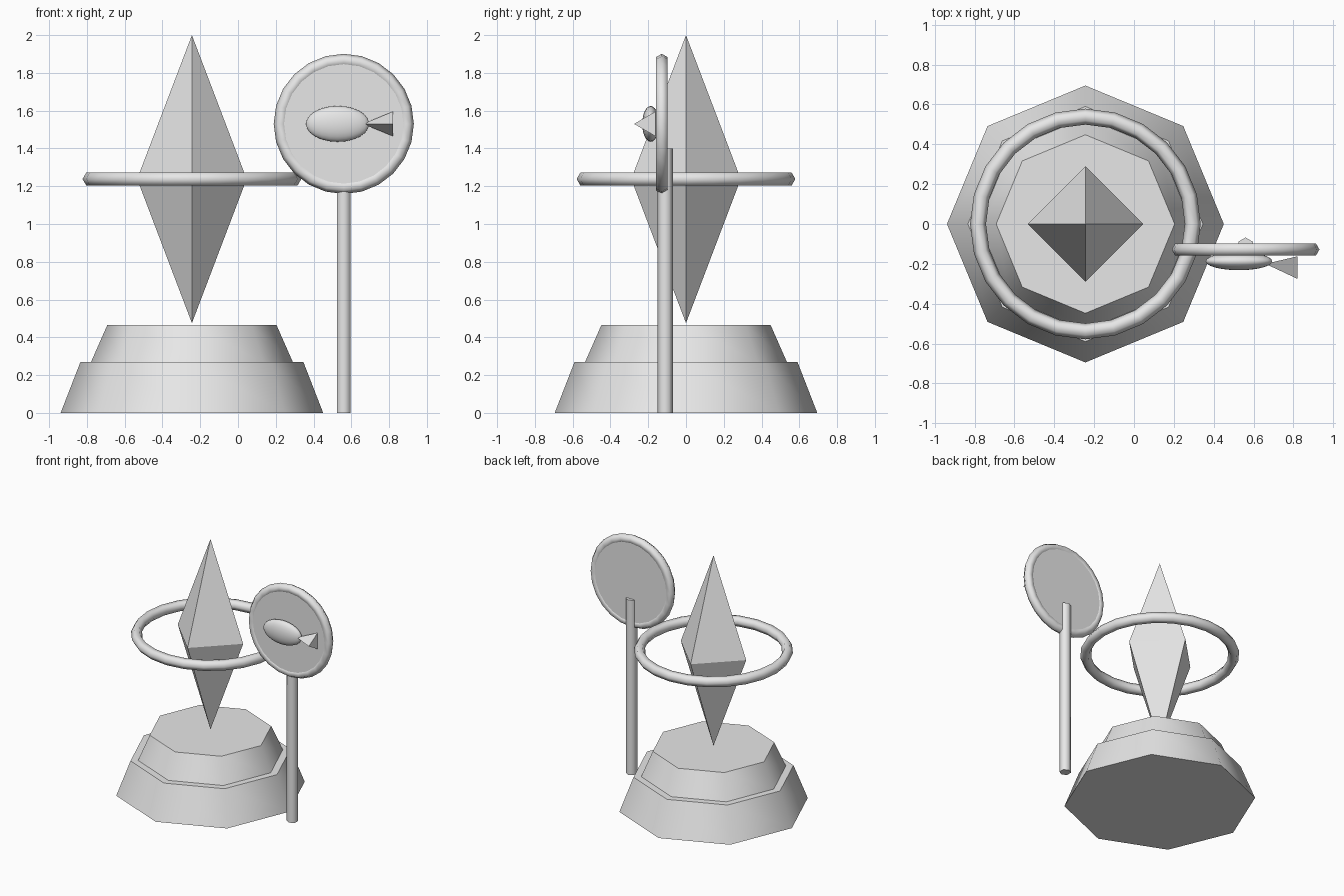
import bpy, math
from math import pi, radians

if "Cube" in bpy.data.objects:
    bpy.data.objects.remove(bpy.data.objects["Cube"])

grey = bpy.data.materials.new("stone grey")
grey.diffuse_color = (0.8, 0.8, 0.8, 1)
grey.use_nodes = True
grey.node_tree.nodes["Principled BSDF"].inputs["Base Color"].default_value = grey.diffuse_color
CX = -0.244          # axis of pedestal, crystal and ring
SX, SY, SZ = 0.56, -0.128, 1.53   # centre of the sign


def finish(name, smooth=True, angle=50):
    ob = bpy.context.object
    ob.name = name
    ob.data.materials.append(grey)
    if smooth:
        bpy.ops.object.transform_apply(location=False, rotation=True, scale=True)
        bpy.ops.object.shade_smooth_by_angle(angle=radians(angle))
    return ob


def frustum(name, sides, r1, r2, z1, z2, x, y, turn=0, smooth=True):
    bpy.ops.mesh.primitive_cone_add(vertices=sides, radius1=r1, radius2=r2, depth=z2 - z1,
                                    location=(x, y, (z1 + z2) / 2), rotation=(0, 0, turn))
    return finish(name, smooth, 65)


def hoop(name, major, minor, loc, rot=(0, 0, 0)):
    bpy.ops.mesh.primitive_torus_add(major_radius=major, minor_radius=minor, major_segments=24,
                                     minor_segments=6, location=loc, rotation=rot)
    return finish(name, True, 75)


# Stepped octagonal pedestal
frustum("pedestal_lower", 8, 0.695, 0.59, 0, 0.27, CX, 0)
frustum("pedestal_upper", 8, 0.534, 0.448, 0.27, 0.465, CX, 0)

# Floating crystal: two square pyramids base to base
crystal_top = frustum("crystal_top", 4, 0.29, 0, 1.238, 2.0, CX, 0, smooth=False)
crystal_bottom = frustum("crystal_bottom", 4, 0, 0.29, 0.475, 1.238, CX, 0, smooth=False)

# Ring around the crystal
hoop("crystal_ring", 0.539, 0.04, (CX, 0, 1.238))

# Sign post, disc and rim
frustum("sign_post", 6, 0.042, 0.042, 0, 1.4, SX, -0.11)
bpy.ops.mesh.primitive_cylinder_add(vertices=24, radius=0.34, depth=0.06,
                                    location=(SX, SY, SZ), rotation=(pi / 2, 0, 0))
finish("sign_disc")
hoop("sign_rim", 0.335, 0.036, (SX, SY, SZ), (pi / 2, 0, 0))

# Fish emblem: oval body and three-sided tail
bpy.ops.mesh.primitive_uv_sphere_add(segments=24, ring_count=12, radius=1,
                                     location=(0.527, -0.187, SZ), rotation=(0, pi / 2, 0))
bpy.context.object.scale = (0.095, 0.045, 0.167)
finish("fish_body")
bpy.ops.mesh.primitive_cone_add(vertices=3, radius1=0.075, radius2=0, depth=0.16,
                                location=(0.74, -0.2, SZ), rotation=(0, -pi / 2, 0))
tail = finish("fish_tail", False)
# turn the tail so that one corner points forward
bpy.ops.object.transform_apply(location=False, rotation=True, scale=True)
if min(v.co.y for v in tail.data.vertices) > -0.07:
    tail.rotation_euler.x = pi
